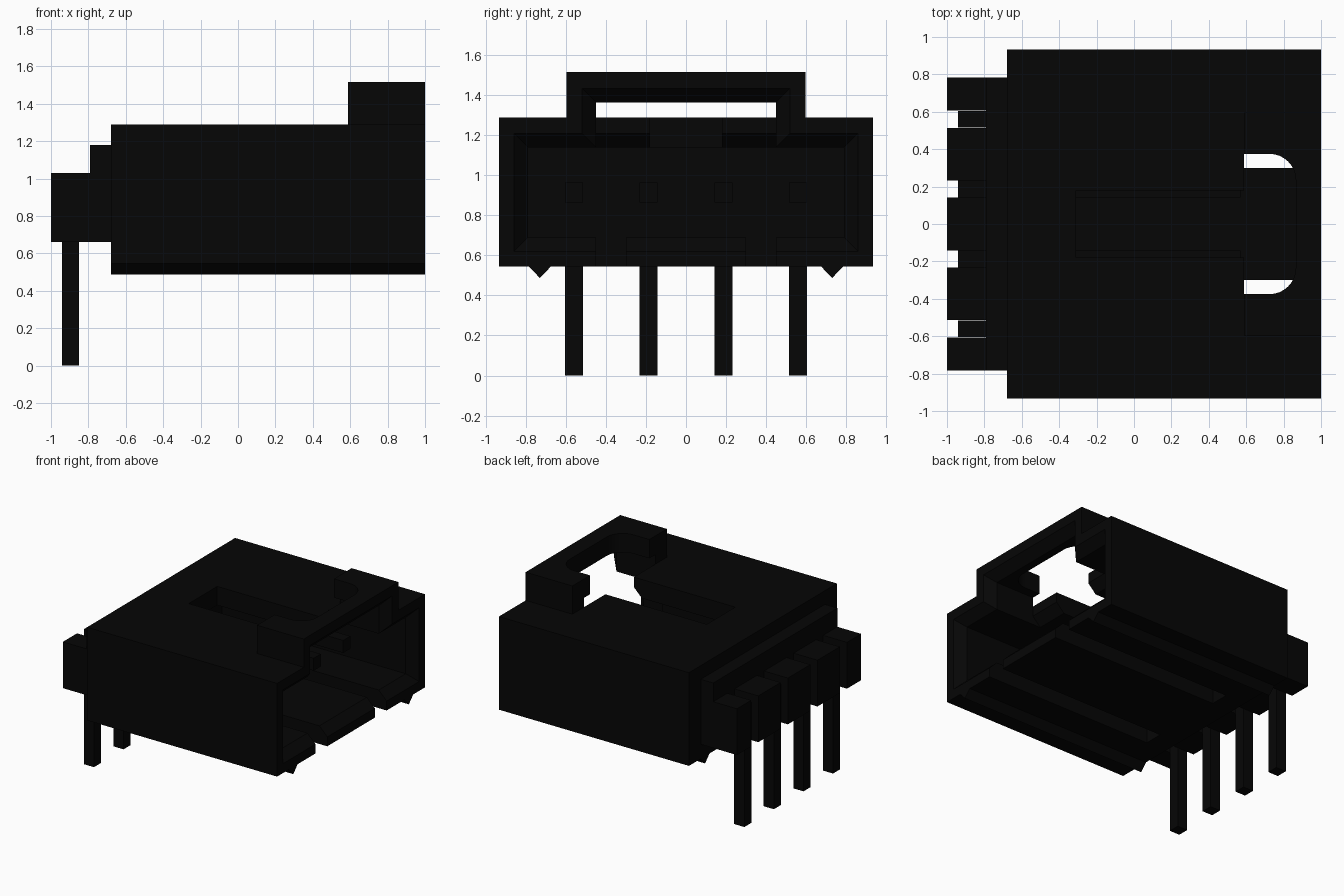
import bpy, bmesh, math

if "Cube" in bpy.data.objects:
    bpy.data.objects.remove(bpy.data.objects["Cube"], do_unlink=True)

black = bpy.data.materials.new("black plastic")
black.use_nodes = True
color = (0.0018, 0.0018, 0.0018, 1)
black.diffuse_color = color
black.node_tree.nodes["Principled BSDF"].inputs["Base Color"].default_value = color


def loft(name, a, b):
    """Solid between two matching point loops."""
    bm = bmesh.new()
    la = [bm.verts.new(p) for p in a]
    lb = [bm.verts.new(p) for p in b]
    n = len(a)
    bm.faces.new(la)
    bm.faces.new(lb[::-1])
    for i in range(n):
        bm.faces.new((la[i], lb[i], lb[(i + 1) % n], la[(i + 1) % n]))
    bmesh.ops.recalc_face_normals(bm, faces=bm.faces)
    me = bpy.data.meshes.new(name)
    bm.to_mesh(me)
    bm.free()
    me.materials.append(black)
    ob = bpy.data.objects.new(name, me)
    bpy.context.collection.objects.link(ob)
    return ob


def rect(x, y0, y1, z0, z1):
    return [(x, y0, z0), (x, y1, z0), (x, y1, z1), (x, y0, z1)]


def box(name, x0, x1, y0, y1, z0, z1):
    return loft(name, rect(x0, y0, y1, z0, z1), rect(x1, y0, y1, z0, z1))


def boolean(target, tool, op="DIFFERENCE"):
    tool.hide_render = True
    mod = target.modifiers.new("cut", "BOOLEAN")
    mod.operation, mod.solver, mod.object = op, "EXACT", tool
    bpy.context.view_layer.objects.active = target
    bpy.ops.object.modifier_apply(modifier=mod.name)
    bpy.data.objects.remove(tool, do_unlink=True)


# Housing with the raised latch bridge over the mouth
shell = box("housing", -0.68, 1, -0.934, 0.934, 0.545, 1.29)
boolean(shell, box("bridge", 0.587, 1, -0.597, 0.597, 1.2, 1.516), "UNION")

# Cavity and its chamfered mouth
boolean(shell, box("cavity", -0.5, 1.1, -0.79, 0.79, 0.69, 1.14))
boolean(shell, loft("mouth_chamfer", rect(0.93, -0.79, 0.79, 0.69, 1.14),
                    rect(1.01, -0.87, 0.87, 0.61, 1.22)))

# Latch opening under the bridge, with a chamfered mouth and a sloped roof edge
boolean(shell, box("latch_opening", 0.587, 1.1, -0.45, 0.45, 0.95, 1.365))
boolean(shell, loft("latch_chamfer", rect(0.93, -0.45, 0.45, 1.0, 1.365),
                    rect(1.01, -0.53, 0.53, 1.0, 1.445)))
boolean(shell, loft("roof_edge_chamfer", rect(0.517, -0.45, 0.45, 1.0, 1.14),
                    rect(0.597, -0.45, 0.45, 1.0, 1.22)))

# Round-cornered window through the top of the bridge
outline = [(0.55, -0.375)]
for cy, start in ((-0.235, -90), (0.235, 0)):
    for i in range(9):
        t = math.radians(start + 90 * i / 8)
        outline.append((0.725 + 0.14 * math.cos(t), cy + 0.14 * math.sin(t)))
outline.append((0.55, 0.375))
boolean(shell, loft("window", [(x, y, 1.3) for x, y in outline],
                    [(x, y, 1.6) for x, y in outline]))

# Roof slot behind the window
boolean(shell, box("roof_slot", -0.31, 0.65, -0.18, 0.18, 1.0, 1.32))

# Floor slots either side of the central tongue
for s in (-1, 1):
    y0, y1 = sorted((s * 0.3, s * 0.45))
    boolean(shell, box("floor_slot", -0.5, 1.1, y0, y1, 0.4, 0.8))

# Triangular ribs under the floor
for side, y in (("right", -0.73), ("left", 0.73)):
    profile = [(y - 0.06, 0.55), (y + 0.06, 0.55), (y, 0.487)]
    loft("floor_rib_" + side, [(-0.68, a, b) for a, b in profile],
         [(1, a, b) for a, b in profile])

# Stepped back wall and the teeth between the pins
box("back_step", -0.79, -0.68, -0.784, 0.784, 0.66, 1.18)
pins = [-0.56, -0.187, 0.187, 0.56]
edges = [-0.784] + [p + d for p in pins for d in (-0.0455, 0.0455)] + [0.784]
for i in range(5):
    box(f"back_tooth_{i + 1}", -1, -0.79, edges[2 * i], edges[2 * i + 1], 0.66, 1.03)

# Right-angle contact pins reaching forward to the latch opening
path = [(-0.94, 0), (-0.85, 0), (-0.85, 0.865), (0.57, 0.865), (0.57, 0.965), (-0.94, 0.965)]
for i, y in enumerate(pins):
    loft(f"contact_pin_{i + 1}", [(x, y - 0.045, z) for x, z in path],
         [(x, y + 0.045, z) for x, z in path])
